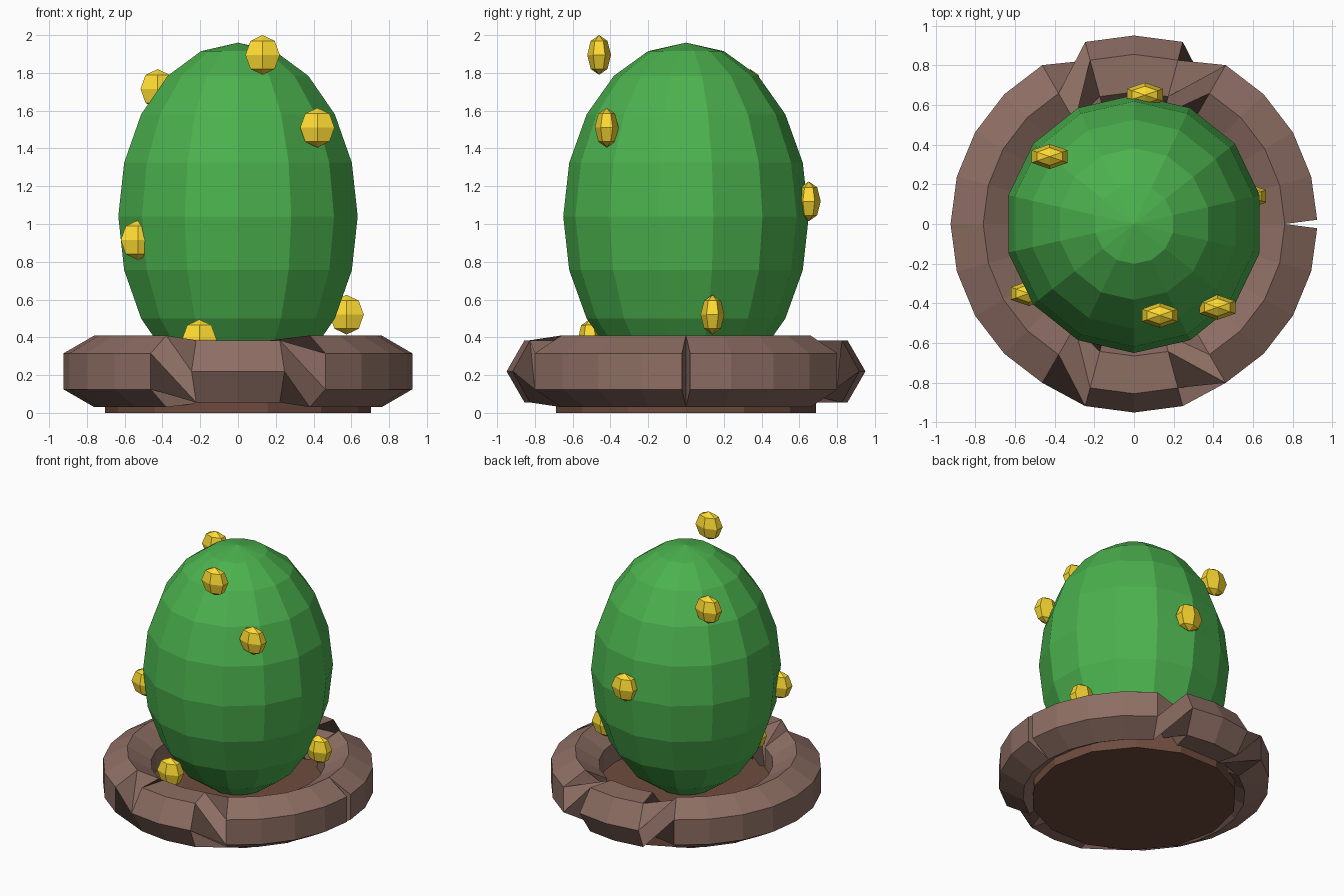
import bpy, bmesh, math
from mathutils import Vector, Matrix

if "Cube" in bpy.data.objects:
    bpy.data.objects.remove(bpy.data.objects["Cube"])


def material(name, rgb):
    m = bpy.data.materials.new(name)
    m.diffuse_color = (*[c ** 2.2 for c in rgb], 1)
    m.use_nodes = True
    m.node_tree.nodes["Principled BSDF"].inputs["Base Color"].default_value = m.diffuse_color
    return m


def finish(name, bm, mat):
    bmesh.ops.recalc_face_normals(bm, faces=bm.faces)
    me = bpy.data.meshes.new(name)
    bm.to_mesh(me)
    bm.free()
    me.materials.append(mat)
    ob = bpy.data.objects.new(name, me)
    bpy.context.collection.objects.link(ob)
    return ob


def ball(name, loc, radii, segs, rings, mat):
    bm = bmesh.new()
    bmesh.ops.create_uvsphere(
        bm, u_segments=segs, v_segments=rings, radius=1,
        matrix=Matrix.Translation(loc) @ Matrix.Diagonal((*radii, 1)))
    return finish(name, bm, mat)


green = material("egg_green", (0.30, 0.69, 0.31))
gold = material("spot_gold", (0.99, 0.85, 0.21))
bark = material("rim_brown", (0.55, 0.43, 0.39))
dark = material("base_brown", (0.43, 0.30, 0.25))

# Egg
ball("egg", (0, 0, 1.04), (0.65, 0.65, 0.92), 14, 10, green)

# Raised spots
spots = [(0.13, -0.46, 1.895), (0.42, -0.42, 1.51), (-0.53, -0.35, 0.915),
         (-0.205, -0.51, 0.39), (0.575, 0.14, 0.52), (-0.425, 0.34, 1.715),
         (0.055, 0.65, 1.12)]
for i, p in enumerate(spots):
    ball(f"spot_{i + 1}", p, (0.105, 0.063, 0.105), 6, 4, gold)

# Nest base: flat 14-sided disc with corners on the x axis
bm = bmesh.new()
bmesh.ops.create_cone(
    bm, cap_ends=True, segments=14, radius1=0.705, radius2=0.705, depth=0.16,
    matrix=Matrix.Translation((0, 0, 0.08)) @ Matrix.Rotation(math.pi / 2, 4, 'Z'))
finish("nest_base", bm, dark)

# Nest rim: open six-sided tube swept round a circle, meeting at a notch on +x;
# the section turns a quarter where the path runs along x
N, R, r = 24, 0.76, 0.19
path = [Vector((R * math.cos(2 * math.pi * i / N), R * math.sin(2 * math.pi * i / N), 0.22))
        for i in range(N + 1)]
bm = bmesh.new()
loops = []
for i, p in enumerate(path):
    t = (path[min(i + 1, N)] - path[max(i - 1, 0)]).normalized()
    up = Vector((0, 0, 1)) if abs(t.x) > 0.9 else Vector((1, 0, 0))
    a = up.cross(t).normalized()
    b = t.cross(a)
    loops.append([bm.verts.new(p + r * (math.cos(k * math.pi / 3) * a + math.sin(k * math.pi / 3) * b))
                  for k in range(6)])
for l0, l1 in zip(loops, loops[1:]):
    for k in range(6):
        j = (k + 1) % 6
        bm.faces.new((l0[k], l0[j], l1[j], l1[k]))
bm.faces.new(loops[0])
bm.faces.new(loops[-1])
finish("nest_rim", bm, bark)
